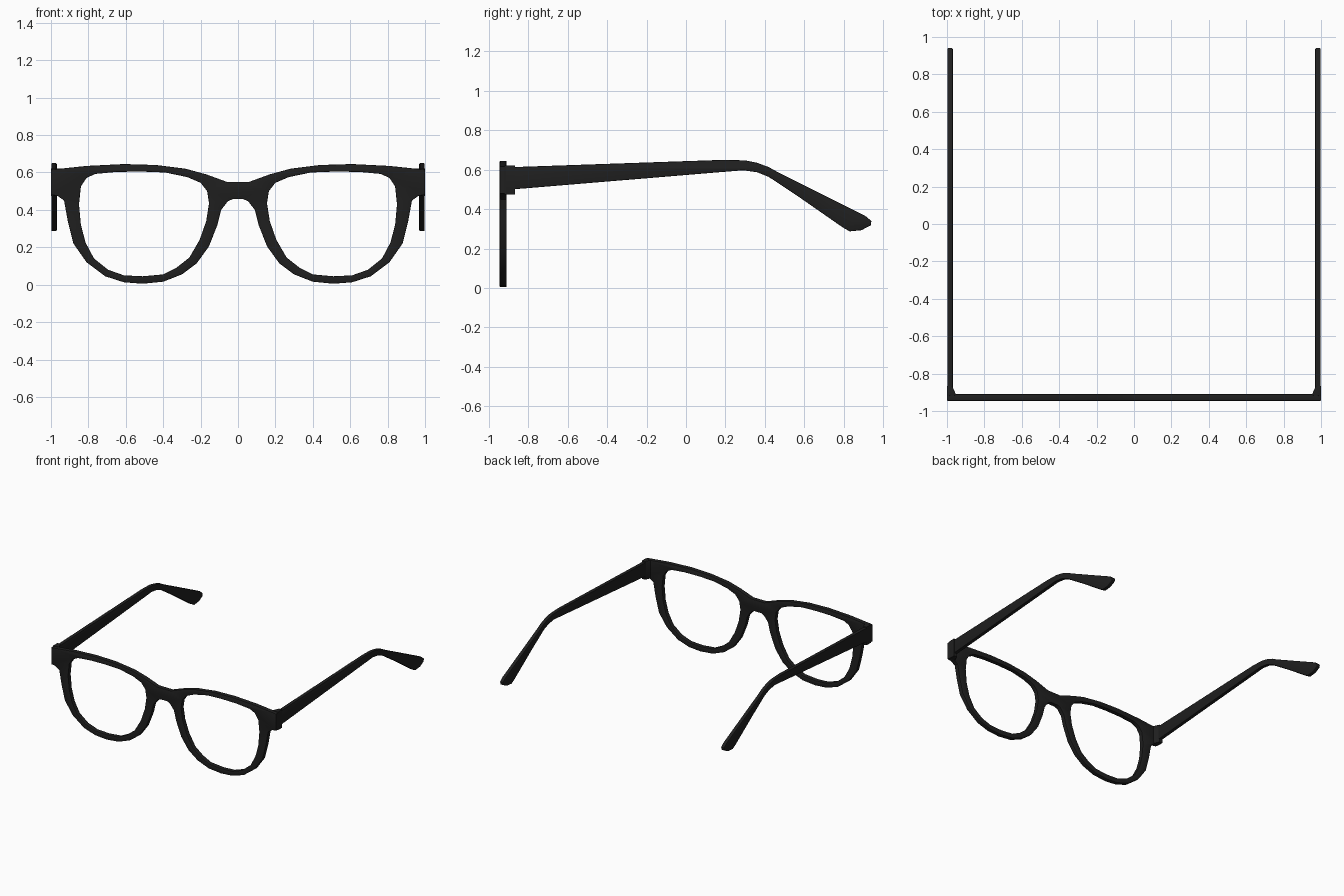
import bpy
import bmesh
from mathutils import Matrix, Vector

old = bpy.data.objects.get("Cube")
if old:
    bpy.data.objects.remove(old, do_unlink=True)

black = bpy.data.materials.new("black plastic")
black.use_nodes = True
shade = (0.014, 0.014, 0.014, 1)
black.diffuse_color = shade
black.node_tree.nodes["Principled BSDF"].inputs["Base Color"].default_value = shade


def mirrored(points):
    return [(-x, y) for x, y in reversed(points)]


def plate(name, loops, low, high, axes, bevel):
    """Fill flat outlines, extrude from low to high and round the edges."""
    curve = bpy.data.curves.new(name, "CURVE")
    curve.dimensions = "2D"
    curve.fill_mode = "BOTH"
    curve.extrude = (high - low) / 2 - bevel
    curve.bevel_depth = bevel
    curve.bevel_resolution = 1
    curve.offset = -bevel
    for loop in loops:
        spline = curve.splines.new("POLY")
        spline.points.add(len(loop) - 1)
        for point, (u, v) in zip(spline.points, loop):
            point.co = (u, v, 0, 1)
        spline.use_cyclic_u = True
    helper = bpy.data.objects.new(name + " outline", curve)
    bpy.context.collection.objects.link(helper)
    graph = bpy.context.evaluated_depsgraph_get()
    mesh = bpy.data.meshes.new_from_object(helper.evaluated_get(graph))
    bpy.data.objects.remove(helper, do_unlink=True)

    # Stand the plate up along the given axes and weld its seams
    u_axis, v_axis, w_axis = (Vector(a) for a in axes)
    turn = Matrix((u_axis, v_axis, w_axis)).transposed().to_4x4()
    mesh.transform(turn @ Matrix.Translation((0, 0, (low + high) / 2)))
    bm = bmesh.new()
    bm.from_mesh(mesh)
    bmesh.ops.remove_doubles(bm, verts=bm.verts, dist=0.0002)
    bmesh.ops.recalc_face_normals(bm, faces=bm.faces)
    bm.to_mesh(mesh)
    bm.free()
    mesh.materials.clear()
    mesh.materials.append(black)
    obj = bpy.data.objects.new(name, mesh)
    bpy.context.collection.objects.link(obj)
    bpy.ops.object.select_all(action="DESELECT")
    obj.select_set(True)
    bpy.context.view_layer.objects.active = obj
    bpy.ops.object.shade_smooth_by_angle(angle=0.7)
    return obj


def add_mirror(obj):
    modifier = obj.modifiers.new("other side", "MIRROR")
    modifier.use_axis[0] = True


X, Y, Z = (1, 0, 0), (0, 1, 0), (0, 0, 1)
BACK = (0, -1, 0)

# Front frame: half outline from the bridge top round to the bridge bottom
half = [
    (0.06, 0.55), (0.17, 0.59), (0.28, 0.62), (0.44, 0.64), (0.61, 0.645),
    (0.81, 0.635), (1, 0.615), (1, 0.48), (0.965, 0.475), (0.93, 0.45),
    (0.91, 0.34), (0.88, 0.22), (0.81, 0.12), (0.71, 0.045), (0.61, 0.013),
    (0.51, 0.005), (0.4, 0.016), (0.3, 0.055), (0.22, 0.115), (0.155, 0.205),
    (0.11, 0.32), (0.09, 0.4), (0.055, 0.445), (0.03, 0.457),
]
lens = [
    (0.155, 0.435), (0.165, 0.5), (0.2, 0.545), (0.27, 0.575), (0.39, 0.6),
    (0.52, 0.605), (0.65, 0.603), (0.765, 0.592), (0.81, 0.57), (0.84, 0.525),
    (0.85, 0.43), (0.84, 0.32), (0.815, 0.225), (0.77, 0.14), (0.695, 0.08),
    (0.61, 0.05), (0.51, 0.045), (0.4, 0.055), (0.33, 0.09), (0.26, 0.145),
    (0.205, 0.24), (0.17, 0.34),
]
plate("front_frame", [half + mirrored(half), lens, mirrored(lens)],
      0.91, 0.945, (X, Z, BACK), 0.004)

# Hinge blocks behind the frame ends, chamfered on the inside
hinge = [(1, -0.92), (1, -0.867), (0.972, -0.867), (0.95, -0.915)]
add_mirror(plate("hinge_blocks", [hinge], 0.475, 0.622, (X, Y, Z), 0.001))

# Temple arms, bent down behind the ear to a rounded tip
arm = [
    (-0.88, 0.613), (0.195, 0.65), (0.3, 0.647), (0.36, 0.635), (0.42, 0.613),
    (0.47, 0.585), (0.73, 0.455), (0.91, 0.365), (0.94, 0.34), (0.937, 0.318),
    (0.89, 0.293), (0.83, 0.287), (0.795, 0.307), (0.575, 0.46),
    (0.42, 0.563), (0.36, 0.587), (0.29, 0.597), (-0.88, 0.5),
]
add_mirror(plate("temple_arms", [arm], 0.969, 0.998, (Y, Z, X), 0.005))
